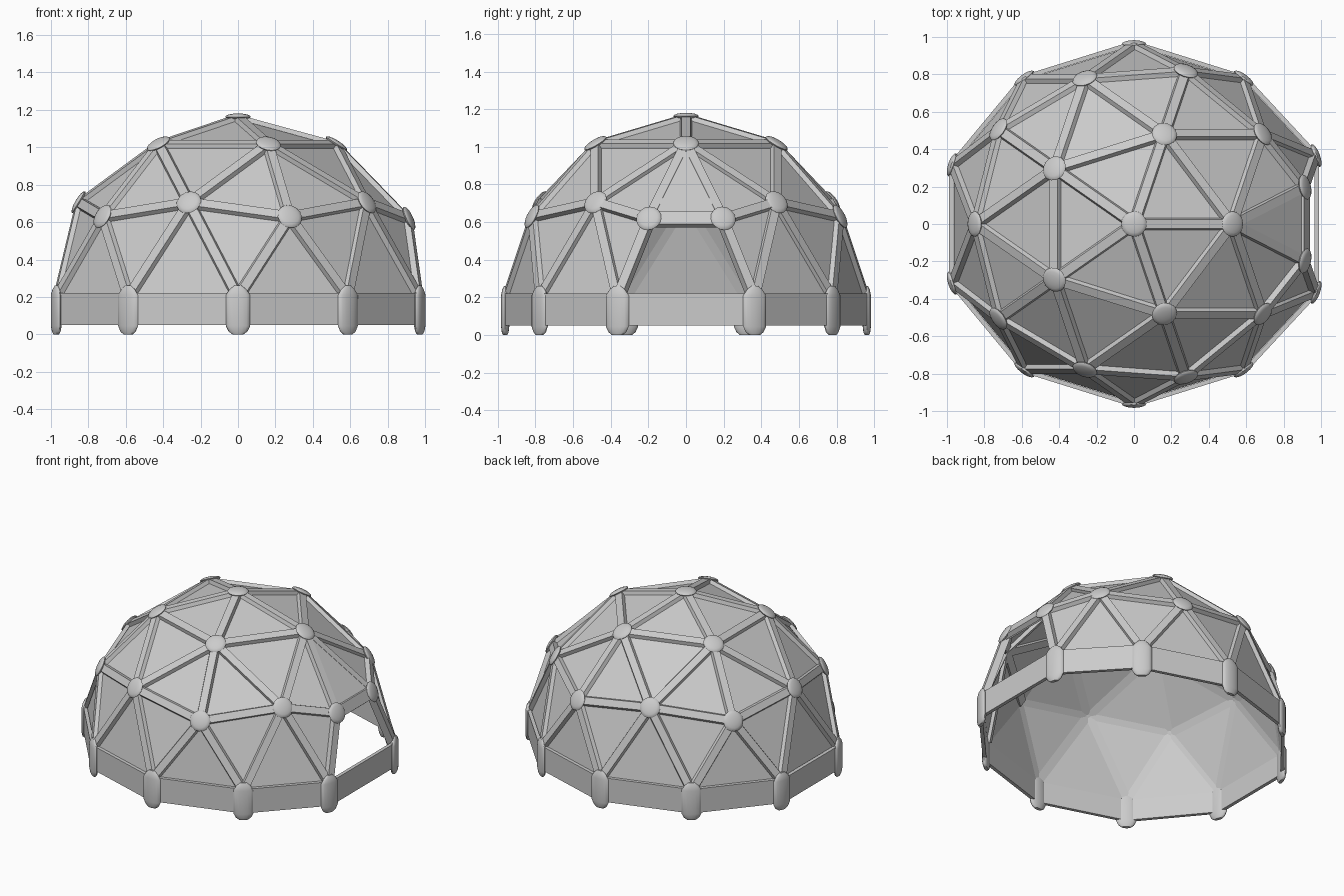
import bpy, bmesh, math
from mathutils import Vector, Matrix

cube = bpy.data.objects.get("Cube")
if cube:
    bpy.data.objects.remove(cube)

RADIUS, BASE = 0.975, 0.2
STRETCH = 1.04
CENTRE = Vector((0, 0, BASE))

grey = bpy.data.materials.new("light grey")
grey.use_nodes = True
grey.diffuse_color = (0.6, 0.6, 0.6, 1)
grey.node_tree.nodes["Principled BSDF"].inputs["Base Color"].default_value = (0.6, 0.6, 0.6, 1)


def finish(bm, name, smooth=None):
    mesh = bpy.data.meshes.new(name)
    bm.to_mesh(mesh)
    bm.free()
    mesh.materials.append(grey)
    obj = bpy.data.objects.new(name, mesh)
    bpy.context.collection.objects.link(obj)
    if smooth:
        bpy.ops.object.select_all(action="DESELECT")
        obj.select_set(True)
        bpy.context.view_layer.objects.active = obj
        bpy.ops.object.shade_smooth_by_angle(angle=math.radians(smooth))
    return obj


def loft(bm, rings):
    """Closed solid through a list of equal-sized point rings."""
    loops = [[bm.verts.new(p) for p in ring] for ring in rings]
    n = len(loops[0])
    for low, high in zip(loops, loops[1:]):
        for i in range(n):
            j = (i + 1) % n
            bm.faces.new((low[i], low[j], high[j], high[i]))
    bm.faces.new(loops[0][::-1])
    bm.faces.new(loops[-1])


def strut(bm, a, b, width=0.048, depth=0.03, flare=0.008):
    along = (b - a).normalized()
    out = (a + b) / 2 - CENTRE
    out = (out - along * out.dot(along)).normalized()
    side = along.cross(out)
    top, foot = width / 2, width / 2 + flare
    section = [side * top, side * foot - out * depth,
               -side * foot - out * depth, -side * top]
    loft(bm, [[end + p for p in section] for end in (a, b)])


# Geodesic skeleton: upper half of a twice-divided icosahedron
dome = bmesh.new()
bmesh.ops.create_icosphere(dome, subdivisions=2, radius=1)
bmesh.ops.delete(dome, geom=[v for v in dome.verts if v.co.z < -0.05], context="VERTS")
ring = next(v.co for v in dome.verts if 0.8 < v.co.z < 0.9)
turn = Matrix.Rotation(-math.atan2(ring.y, ring.x), 4, "Z")
for v in dome.verts:
    p = turn @ v.co * RADIUS
    v.co = Vector((p.x * STRETCH, p.y, p.z + BASE))

# Doorway: the lower vertex on the +x side is split in two
corner = min(dome.verts, key=lambda v: (v.co - Vector((0.9, 0, 0.64))).length)
around = [e.other_vert(corner) for e in corner.link_edges]
peak = max(around, key=lambda v: v.co.z)
bmesh.ops.delete(dome, geom=[corner], context="VERTS")
for v in dome.verts:
    if v.co.z < BASE + 0.05 and abs(v.co.x) > 0.9:
        right = v.co.x > 0
        v.co.x = math.copysign(0.985, v.co.x)
        v.co.y = math.copysign(0.37 if right else 0.32, v.co.y)
door_top = {}
for s in (-1, 1):
    new = dome.verts.new((0.925, 0.2 * s, 0.625))
    door_top[s] = new
    own = sorted((v for v in around if v.co.y * s > 0.1), key=lambda v: v.co.z)
    low, mid = own[0], own[1]
    dome.faces.new((peak, mid, new))
    dome.faces.new((mid, low, new))
lintel_face = dome.faces.new((peak, door_top[-1], door_top[1]))
bmesh.ops.recalc_face_normals(dome, faces=dome.faces[:])

nodes = [v.co.copy() for v in dome.verts]
edges = [tuple(v.co.copy() for v in e.verts) for e in dome.edges]
lintel = [v.co.copy() for v in lintel_face.verts]
door = {s: v.co.copy() for s, v in door_top.items()}


def is_rim(p):
    return p.z < BASE + 0.05


# Struts, deeper near the doorway so that they show inside
bm = bmesh.new()
for a, b in edges:
    if is_rim(a) and is_rim(b):
        continue
    strut(bm, a, b, depth=0.045 if max(a.x, b.x) > 0.65 and min(a.x, b.x) > 0.1 else 0.025)
strut(bm, door[-1], door[1], width=0.075)
bmesh.ops.recalc_face_normals(bm, faces=bm.faces[:])
finish(bm, "frame_struts")

# Flush plate above the doorway
bm = bmesh.new()
bm.faces.new([bm.verts.new(p) for p in lintel])
finish(bm, "door_plate")

# Recessed triangular panels
for v in dome.verts:
    v.co = CENTRE + (v.co - CENTRE) * 0.978
finish(dome, "shell_panels")

# Rounded hubs where struts meet
bm = bmesh.new()
for p in nodes:
    if is_rim(p):
        continue
    out = (p - CENTRE).normalized()
    place = Matrix.Translation(p - out * 0.012) @ out.to_track_quat("Z", "Y").to_matrix().to_4x4()
    place = place @ Matrix.Diagonal((0.068, 0.068, 0.018, 1))
    bmesh.ops.create_uvsphere(bm, u_segments=16, v_segments=8, radius=1, matrix=place)
finish(bm, "hubs", 60)

# Thin ten-sided base band
rim = sorted((p for p in nodes if is_rim(p)), key=lambda p: math.atan2(p.y, p.x))
bm = bmesh.new()
loops = []
for scale, z in ((1.005, 0.05), (1.005, 0.22), (0.98, 0.22), (0.98, 0.05)):
    loops.append([bm.verts.new((p.x * scale, p.y * scale, z)) for p in rim])
for low, high in zip(loops, loops[1:] + loops[:1]):
    for i in range(len(rim)):
        j = (i + 1) % len(rim)
        bm.faces.new((low[i], low[j], high[j], high[i]))
bmesh.ops.recalc_face_normals(bm, faces=bm.faces[:])
finish(bm, "base_band")

# Rounded feet on the band corners
bm = bmesh.new()
for p in rim:
    out = Vector((p.x, p.y, 0)).normalized()
    side = Vector((-out.y, out.x, 0))
    rings = []
    for z, half, thick in ((0, 0.03, 0.012), (0.015, 0.05, 0.018), (0.045, 0.065, 0.022),
                           (0.21, 0.065, 0.022), (0.24, 0.045, 0.016), (0.26, 0.02, 0.006)):
        mid = Vector((p.x, p.y, z)) - out * 0.014
        rings.append([mid + side * half * math.cos(t) + out * thick * math.sin(t)
                      for t in (k * math.tau / 16 for k in range(16))])
    loft(bm, rings)
bmesh.ops.recalc_face_normals(bm, faces=bm.faces[:])
finish(bm, "feet", 50)
